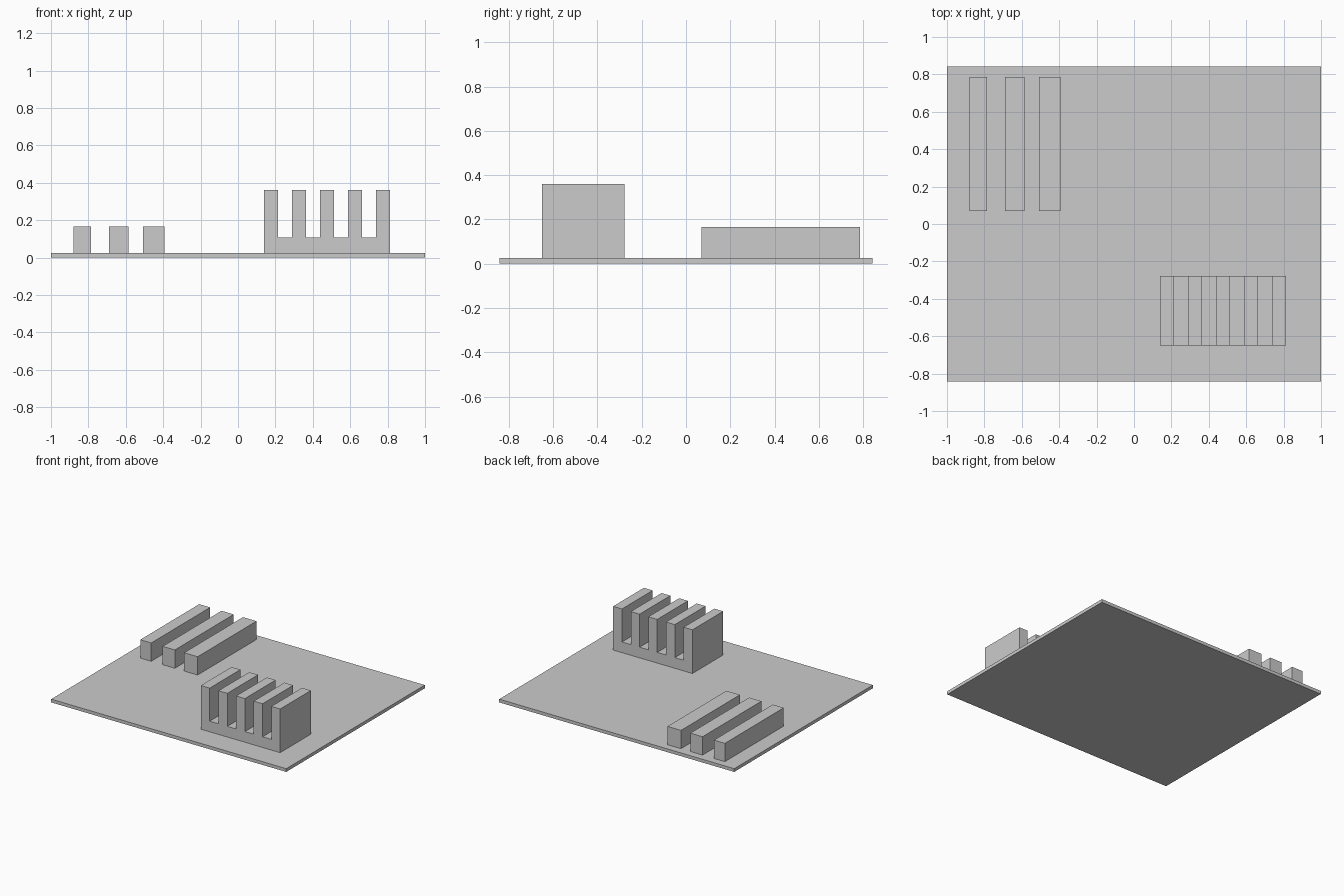
import bpy

if "Cube" in bpy.data.objects:
    bpy.data.objects.remove(bpy.data.objects["Cube"])


def prism(name, profile, y0, y1):
    """Extrude an x-z outline (counter-clockwise seen from the front) from y0 to y1."""
    n = len(profile)
    verts = [(x, y, z) for y in (y0, y1) for x, z in profile]
    faces = [tuple(range(n)), tuple(reversed(range(n, 2 * n)))]
    faces += [(i, i + n, (i + 1) % n + n, (i + 1) % n) for i in range(n)]
    mesh = bpy.data.meshes.new(name)
    mesh.from_pydata(verts, [], faces)
    mesh.update()
    obj = bpy.data.objects.new(name, mesh)
    bpy.context.collection.objects.link(obj)
    return obj


def block(name, x0, x1, y0, y1, z0, z1):
    return prism(name, [(x0, z0), (x1, z0), (x1, z1), (x0, z1)], y0, y1)


BOARD_TOP = 0.025

# Circuit board
block("circuit_board", -1, 1, -0.842, 0.842, 0, BOARD_TOP)

# Expansion slots, three bars of slightly different width
for i, (x0, x1) in enumerate([(-0.88, -0.787), (-0.69, -0.586), (-0.507, -0.392)], 1):
    block(f"expansion_slot_{i}", x0, x1, 0.069, 0.785, BOARD_TOP, 0.166)

# Heat sink: comb profile with five fins on a shared base
FINS, PITCH, X0 = 5, 0.075, 0.139
BASE_TOP, FIN_TOP = 0.107, 0.361
right = X0 + PITCH * (2 * FINS - 1)
comb = [(X0, BOARD_TOP), (right, BOARD_TOP)]
for i in reversed(range(FINS)):
    left = X0 + 2 * i * PITCH
    if i < FINS - 1:
        comb.append((left + PITCH, BASE_TOP))
    comb += [(left + PITCH, FIN_TOP), (left, FIN_TOP)]
    if i > 0:
        comb.append((left, BASE_TOP))
prism("heat_sink", comb, -0.65, -0.277)
